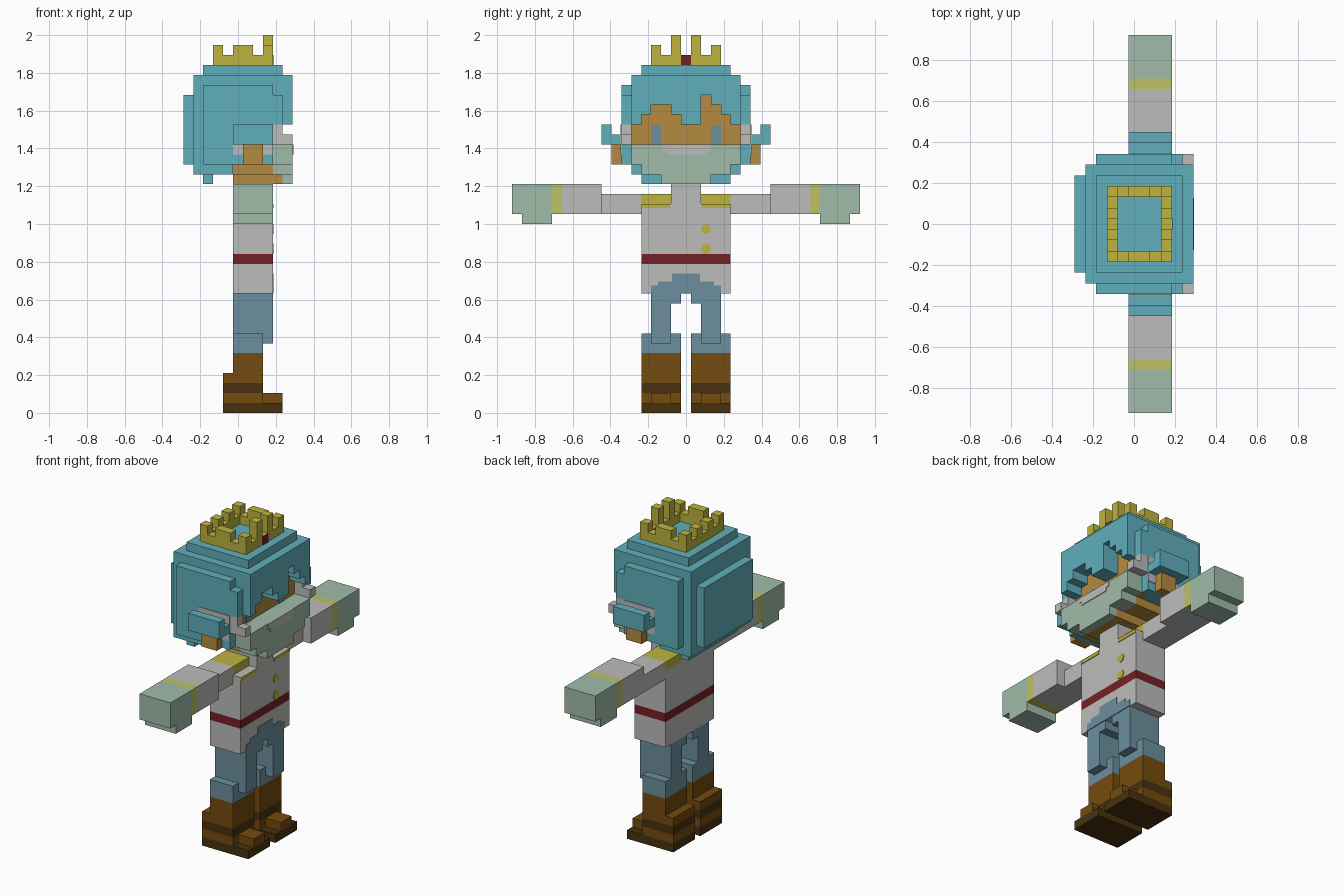
import bpy, bmesh
from mathutils import Vector

default = bpy.data.objects.get("Cube")
if default:
    bpy.data.objects.remove(default)

CELL = 2 / 38      # every part sits on one grid of cubes
PLATE = 0.08       # thickness of painted plates, in cells


def linear(value):
    value /= 255
    return value / 12.92 if value < 0.04 else ((value + 0.055) / 1.055) ** 2.4


def material(name, *rgb):
    colour = [linear(v) for v in rgb] + [1]
    mat = bpy.data.materials.new(name)
    mat.use_nodes = True
    mat.diffuse_color = colour
    mat.node_tree.nodes["Principled BSDF"].inputs["Base Color"].default_value = colour
    return mat


teal = material("teal", 96, 175, 188)
tan = material("tan", 181, 138, 62)
grey = material("pale grey", 188, 188, 187)
green = material("sage green", 160, 188, 170)
slate = material("slate blue", 107, 143, 158)
brown = material("boot brown", 116, 76, 14)
dark = material("dark brown", 72, 49, 14)
red = material("dark red", 118, 32, 36)
gold = material("gold", 189, 180, 62)
lime = material("lime", 190, 194, 100)


def finish(name, mat, bm):
    mesh = bpy.data.meshes.new(name)
    bm.to_mesh(mesh)
    bm.free()
    mesh.materials.append(mat)
    obj = bpy.data.objects.new(name, mesh)
    bpy.context.collection.objects.link(obj)
    return obj


def add_box(bm, x, y, z):
    """Add a box spanning three cell ranges; x runs back to face, y is centred."""
    lo = Vector((x[0] - 5.5, y[0], z[0])) * CELL
    hi = Vector((x[1] - 5.5, y[1], z[1])) * CELL
    for v in bmesh.ops.create_cube(bm, size=1)["verts"]:
        v.co = Vector(lo[i] if v.co[i] < 0 else hi[i] for i in range(3))


def part(name, mat, *boxes):
    bm = bmesh.new()
    for box in boxes:
        add_box(bm, *box)
    return finish(name, mat, bm)


def centred(name, mat, x, half, z):
    part(name, mat, (x, (-half, half), z))


def pair(name, mat, x, y, z):
    part("right_" + name, mat, (x, (-y[1], -y[0]), z))
    part("left_" + name, mat, (x, y, z))


# Boots
leg = (0.5, 4.5)
toe = (1.5, 3.5)
pair("sole", dark, (4, 10), leg, (0, 1))
pair("boot_foot", brown, (4, 8), leg, (1, 2))
pair("boot_toe", brown, (8, 10), toe, (1, 2))
pair("boot_band", dark, (4, 8), leg, (2, 3))
pair("boot_ankle", brown, (4, 8), leg, (3, 4))
pair("boot_shaft", brown, (5, 8), leg, (4, 6))

# Trousers
pair("shin", slate, (5, 8), leg, (6, 8))
pair("thigh", slate, (5, 9), toe, (7, 12))
pair("hip", slate, (5, 9), (0.5, 1.5), (11, 12))
front = (9, 9 + PLATE)
centred("trouser_front", slate, front, 3.5, (12, 12.8))
centred("trouser_front_step", slate, front, 2.8, (12.8, 13.2))
centred("trouser_waist", slate, front, 1.4, (13.2, 14))

# Coat
body = (5, 9)
centred("coat_skirt", grey, body, 4.5, (12, 15))
centred("belt", red, body, 4.5, (15, 16))
centred("coat_chest", grey, body, 4.5, (16, 21))
centred("neck", grey, body, 1.5, (21, 23))
pair("shoulder", gold, (5, 8), (1.5, 4.5), (21, 22))
pair("epaulette", gold, front, (1.6, 4.5), (20.6, 21))
for index, height in enumerate((16.5, 18.5)):
    bm = bmesh.new()
    bmesh.ops.create_cone(bm, cap_ends=True, segments=8, radius1=0.52 * CELL,
                          radius2=0.52 * CELL, depth=PLATE * CELL)
    button = finish("button_%d" % index, gold, bm)
    button.rotation_euler.y = 1.5708
    button.location = Vector((3.5 + PLATE / 2, 2, height)) * CELL

# Arms
pair("upper_arm", grey, (5, 8), (4.5, 8.5), (20, 22))
pair("sleeve", grey, body, (8.5, 12.5), (20, 23))
pair("cuff", lime, body, (12.5, 13.5), (20, 23))
pair("hand", green, body, (13.5, 17.5), (20, 23))
pair("fingers", green, body, (13.5, 16.5), (19, 20))

# Head core and jaw
centred("face", tan, (8, 9), 5.5, (25, 32))
centred("jaw", tan, (5, 9), 4.5, (24, 25))
centred("chin", tan, (5, 10), 2.5, (23, 24))
pair("eye", slate, front, toe[1:] and (2.5, 3.5), (27, 28.9))
pair("cheek", grey, (9, 10), (5.5, 6.5), (27, 29))
pair("beard_tip", grey, (10, 11), (5.5, 6.5), (27, 28))

# Beard and mouth
centred("beard", green, (9, 11), 5.5, (25, 27))
centred("beard_lower", green, (9, 11), 4.5, (24, 25))
centred("beard_point", green, (10, 11), 2.5, (23, 24))
centred("mouth", grey, (11, 11 + PLATE), 2.4, (26.4, 27))
centred("mouth_lower", grey, (11, 11 + PLATE), 2, (26, 26.4))

# Hair shell
centred("hair_back", teal, (0, 1), 4.5, (25, 32))
centred("hair_main", teal, (1, 8), 5.5, (25, 34))
centred("hair_nape", teal, (1, 5), 5.5, (24, 25))
centred("hair_lock", teal, (2, 3), 4.5, (23, 24))
centred("hair_top", teal, (2, 10), 4.5, (34, 35))
centred("hair_brow", teal, (8, 11), 5.5, (32, 34))
pair("hair_side", teal, (2, 9), (5.5, 6.5), (25, 33))
pair("hair_temple", teal, (9, 10), (5.5, 6.5), (29, 32))

# Fringe: one strand per column, each with its own lower edge
strands = (29, 30, 31, 31, 30, 29, 29, 32, 31, 30, 29)
part("fringe", teal, *[((9, 11), (i - 5.5, i - 4.5), (low, 32))
                       for i, low in enumerate(strands) if low < 32])

# Ears
pair("ear_patch", grey, body, (6.5, 6.5 + PLATE), (26, 29))
pair("ear_base", teal, body, (6.5, 7.5), (27, 28))
pair("ear_tip", teal, body, (7.5, 8.5), (27, 29))
pair("ear_lobe", tan, (6, 8), (6.5, 7.5), (25, 27))

# Crown: ring, battlements and jewel
ring = [((x, x + 1), (-3.5, 3.5), (35, 36)) for x in (3, 8)]
ring += [((4, 8), (y, y + 1), (35, 36)) for y in (-3.5, 2.5)]
part("crown_ring", gold, *ring)
teeth = [((x, x + 1), (y, y + 1), (36, 37))
         for x in (3, 8) for y in (-3.5, -1.5, 0.5, 2.5)]
teeth += [((5, 7), (y, y + 1), (36, 37)) for y in (-3.5, 2.5)]
teeth += [((8, 9), (y, y + 1), (37, 38)) for y in (-1.5, 0.5)]
part("crown_teeth", gold, *teeth)
centred("jewel", red, front, 0.5, (35, 36))
